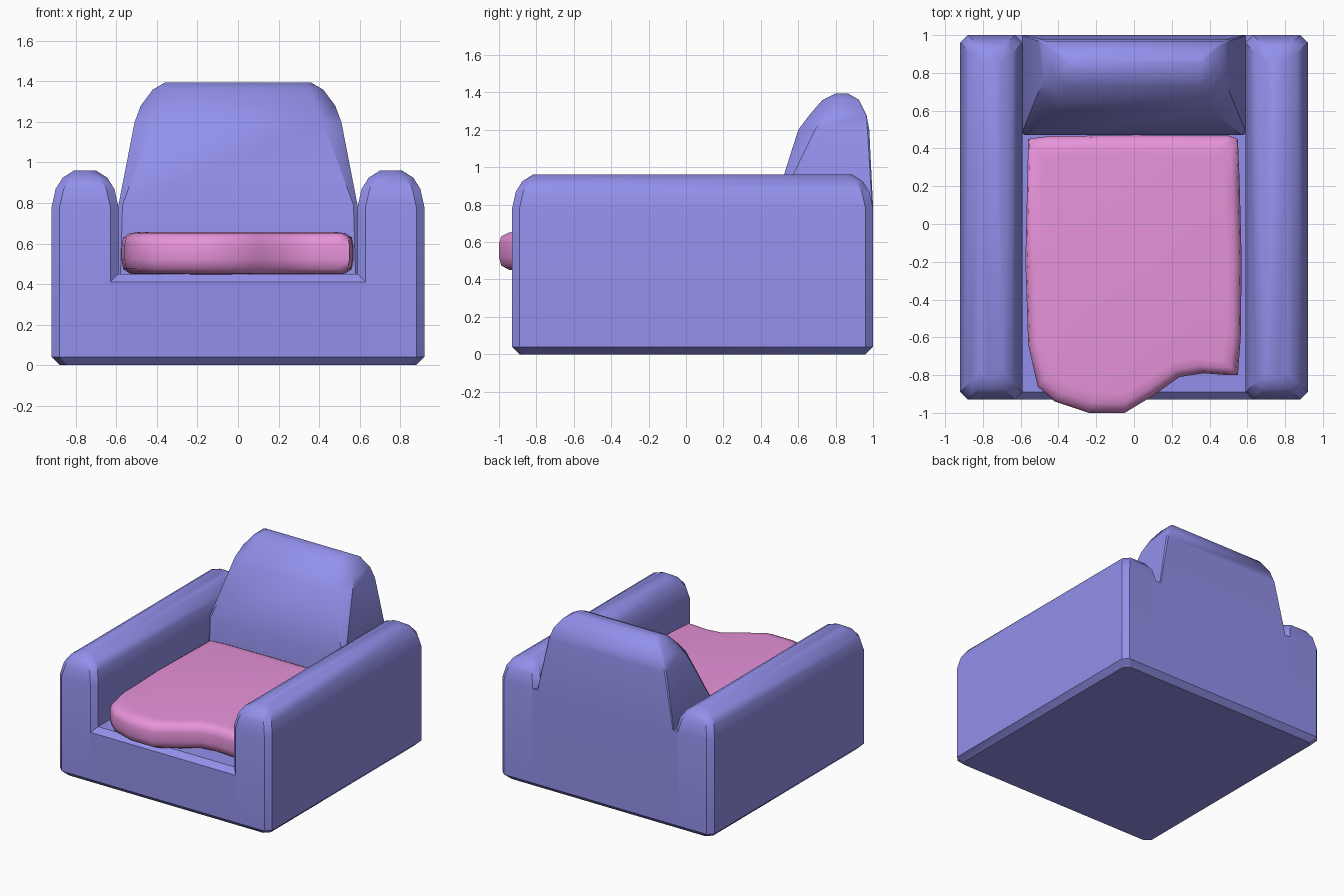
import bpy, bmesh, math

if "Cube" in bpy.data.objects:
    bpy.data.objects.remove(bpy.data.objects["Cube"])


def material(name, color):
    m = bpy.data.materials.new(name)
    m.diffuse_color = (*color, 1)
    m.use_nodes = True
    m.node_tree.nodes["Principled BSDF"].inputs["Base Color"].default_value = m.diffuse_color
    return m


blue = material("blue_fabric", (0.29, 0.28, 0.83))
pink = material("pink_fabric", (0.80, 0.29, 0.70))


def loft(name, rings, mat, angle=30):
    """Skin a stack of equal-length closed rings and cap both ends."""
    bm = bmesh.new()
    loops = [[bm.verts.new(p) for p in ring] for ring in rings]
    n = len(loops[0])
    for a, b in zip(loops, loops[1:]):
        for i in range(n):
            j = (i + 1) % n
            bm.faces.new((a[i], a[j], b[j], b[i]))
    bm.faces.new(loops[0][::-1])
    bm.faces.new(loops[-1])
    bmesh.ops.recalc_face_normals(bm, faces=bm.faces)
    me = bpy.data.meshes.new(name)
    bm.to_mesh(me)
    bm.free()
    me.materials.append(mat)
    ob = bpy.data.objects.new(name, me)
    bpy.context.collection.objects.link(ob)
    bpy.ops.object.select_all(action='DESELECT')
    ob.select_set(True)
    bpy.context.view_layer.objects.active = ob
    bpy.ops.object.shade_smooth_by_angle(angle=math.radians(angle))
    return ob


def chamfered(x0, x1, y0, y1, z, cf, cb):
    """Rectangle ring with front corners cut by cf and back corners by cb."""
    return [(x0 + cf, y0, z), (x1 - cf, y0, z), (x1, y0 + cf, z), (x1, y1 - cb, z),
            (x1 - cb, y1, z), (x0 + cb, y1, z), (x0, y1 - cb, z), (x0, y0 + cf, z)]


# Arms: chamfered blocks rounding in towards the top
arm_steps = [(0, 0.04), (0.04, 0), (0.78, 0), (0.87, 0.02), (0.925, 0.055), (0.96, 0.11)]
arm = loft("arms", [chamfered(0.59 + (i if z > 0.1 else 0), 0.92 - i, -0.93 + i, 1 - i, z, 0.04, 0.04)
                    for z, i in arm_steps], blue)
mirror = arm.modifiers.new("mirror", 'MIRROR')
mirror.use_clip = False

# Base with the upright rear panel, as a side profile swept across the width
side = [(-0.89, 0), (-0.93, 0.04), (-0.93, 0.41), (-0.89, 0.45), (0.90, 0.45),
        (0.90, 0.78), (1.0, 0.78), (1.0, 0.04), (0.96, 0)]
loft("base", [[(x, y, z) for y, z in side] for x in (-0.63, 0.63)], blue)

# Backrest: tapering, leaning front, rounded top
back_steps = [(0.44, 0.59, 0.47, 1.0, 0.01, 0.005), (0.79, 0.59, 0.47, 1.0, 0.02, 0.005),
              (1.20, 0.51, 0.60, 0.98, 0.09, 0.01), (1.28, 0.48, 0.66, 0.965, 0.09, 0.01),
              (1.36, 0.42, 0.73, 0.925, 0.07, 0.01), (1.395, 0.36, 0.80, 0.865, 0.02, 0.01)]
loft("backrest", [chamfered(-w, w, y0, y1, z, cf, cb)
                  for z, w, y0, y1, cf, cb in back_steps], blue, 40)

# Seat cushion: soft slab with an uneven front edge
plan = [(-0.56, 0.45), (-0.575, -0.2), (-0.56, -0.64), (-0.51, -0.86), (-0.42, -0.94),
        (-0.24, -1.0), (-0.05, -1.0), (0.10, -0.91), (0.24, -0.81), (0.37, -0.79),
        (0.50, -0.80), (0.55, -0.80), (0.565, -0.6), (0.57, -0.2), (0.56, 0.2),
        (0.55, 0.45), (0.50, 0.468), (0.0, 0.47), (-0.45, 0.465)]
cushion_steps = [(0.448, 0.86), (0.452, 0.93), (0.475, 0.985), (0.52, 1), (0.59, 1),
                 (0.63, 0.985), (0.651, 0.93), (0.656, 0.86)]
loft("seat_cushion", [[(x * s, -0.25 + (y + 0.25) * s, z) for x, y in plan]
                      for z, s in cushion_steps], pink, 60)
